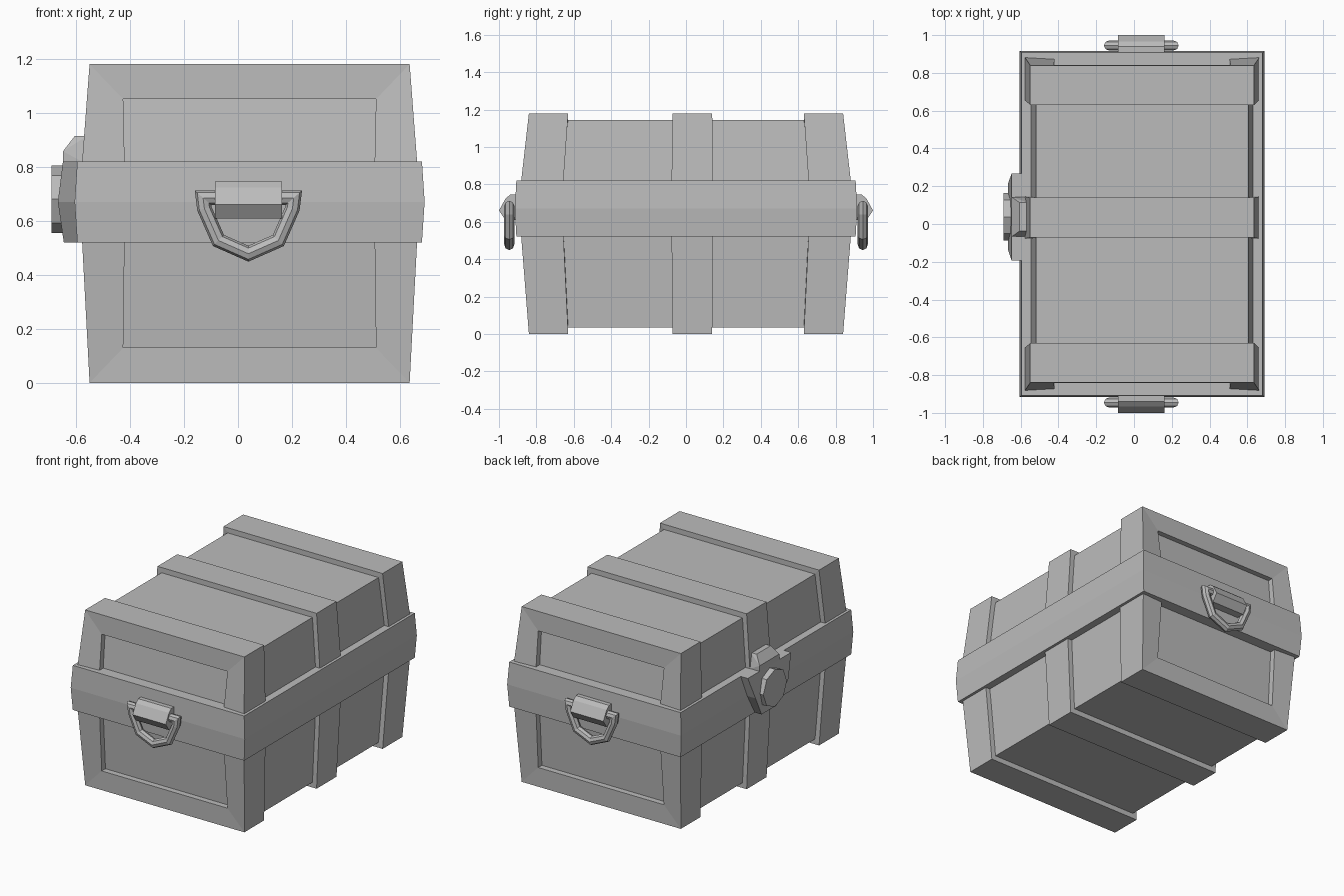
import bpy, bmesh, math
from mathutils import Vector

if "Cube" in bpy.data.objects:
    bpy.data.objects.remove(bpy.data.objects["Cube"], do_unlink=True)

grey = bpy.data.materials.new("plain_grey")
grey.use_nodes = True
color = (0.5, 0.5, 0.5, 1)
grey.diffuse_color = color
grey.node_tree.nodes["Principled BSDF"].inputs["Base Color"].default_value = color

CX = 0.043             # centre of the chest across x
LOCK_Y = 0.038         # centre of the lock and middle band
BELT_LOW, BELT_HIGH, TOP = 0.52, 0.82, 1.18


def finish(name, bm):
    bmesh.ops.recalc_face_normals(bm, faces=bm.faces)
    mesh = bpy.data.meshes.new(name)
    bm.to_mesh(mesh)
    bm.free()
    mesh.materials.append(grey)
    obj = bpy.data.objects.new(name, mesh)
    bpy.context.collection.objects.link(obj)
    return obj


def stack(name, levels, cy=0):
    """Closed block through rectangles (z, half x, half y)."""
    bm = bmesh.new()
    rings = []
    for z, hx, hy in levels:
        rings.append([bm.verts.new((CX + sx * hx, cy + sy * hy, z))
                      for sx, sy in ((-1, -1), (1, -1), (1, 1), (-1, 1))])
    for a, b in zip(rings, rings[1:]):
        for i in range(4):
            j = (i + 1) % 4
            bm.faces.new((a[i], a[j], b[j], b[i]))
    bm.faces.new(rings[0])
    bm.faces.new(rings[-1])
    return finish(name, bm)


def hull(name, points):
    """Convex solid around a few points."""
    bm = bmesh.new()
    for p in points:
        bm.verts.new(p)
    bmesh.ops.convex_hull(bm, input=bm.verts)
    bmesh.ops.dissolve_limit(bm, angle_limit=0.01, verts=bm.verts, edges=bm.edges)
    return finish(name, bm)


# Inner body, flaring towards the belt; its ends are the recessed panels
stack("chest_body", [(0.035, 0.562, 0.795), (BELT_LOW, 0.588, 0.833),
                     (BELT_HIGH, 0.588, 0.833), (TOP - 0.035, 0.562, 0.795)])

# Belt around the lid seam
stack("belt", [(BELT_LOW, 0.638, 0.907), (0.67, 0.648, 0.915), (BELT_HIGH, 0.638, 0.907)])

# Middle band wrapped around the body
stack("middle_band", [(0, 0.5925, 0.106), (BELT_LOW, 0.62, 0.111),
                      (BELT_HIGH, 0.62, 0.111), (TOP, 0.5925, 0.106)], 0.034)


def frame_loop(half, waist, low, high):
    """Upright outline that changes width at the belt: (x, z, flare)."""
    side = [(half, low, 0), (waist, BELT_LOW, 1), (waist, BELT_HIGH, 1), (half, high, 0)]
    return side + [(-x, z, f) for x, z, f in reversed(side)]


# Mitred frames at both ends
def end_frame(name, s):
    bm = bmesh.new()
    outer = frame_loop(0.5925, 0.62, 0, TOP)
    inner = frame_loop(0.468, 0.463, 0.13, 1.05)

    def ring(loop, y, flare, lean=0):
        return [bm.verts.new((CX + x, s * (y + f * flare + (1 - f) * lean), z))
                for x, z, f in loop]

    rings = [ring(outer, 0.84, 0.041), ring(inner, 0.836, 0.036, 0.006),
             ring(inner, 0.63, 0.025), ring(outer, 0.63, 0.025)]
    count = len(outer)
    for a, b in zip(rings, rings[1:] + rings[:1]):
        for i in range(count):
            j = (i + 1) % count
            bm.faces.new((a[i], a[j], b[j], b[i]))
    finish(name, bm)


# Handle bracket and hanging ring
def handle(name, s):
    profile = [(0.89, 0.745), (0.94, 0.745), (0.965, 0.724),
               (1.0, 0.66), (0.965, 0.609), (0.89, 0.609)]
    hull(name + "_handle_bracket",
         [(x, s * y, z) for x in (-0.085, 0.162) for y, z in profile])

    half = [(0.09, 0.685), (0.168, 0.685), (0.163, 0.645), (0.111, 0.527)]
    path = [(-x, z) for x, z in half] + [(0, 0.478)] + half[::-1]
    bm = bmesh.new()
    pts = [Vector((0.0385 + x, s * 0.945, z)) for x, z in path]
    side = Vector((0, 1, 0))
    rings = []
    for i, p in enumerate(pts):
        before = (p - pts[max(i - 1, 0)]).normalized()
        after = (pts[min(i + 1, len(pts) - 1)] - p).normalized()
        tangent = (before + after).normalized()
        normal = tangent.cross(side)
        leg = after if after.length else before
        miter = 1 / max(tangent.dot(leg), 0.6)
        rings.append([bm.verts.new(p + 0.027 * (math.cos(a) * side + math.sin(a) * miter * normal))
                      for a in (math.tau * k / 8 for k in range(8))])
    for a, b in zip(rings, rings[1:]):
        for k in range(8):
            m = (k + 1) % 8
            bm.faces.new((a[k], a[m], b[m], b[k]))
    bm.faces.new(rings[0])
    bm.faces.new(rings[-1])
    finish(name + "_handle_ring", bm)


for label, sign in (("front", -1), ("back", 1)):
    end_frame(label + "_end_frame", sign)
    handle(label, sign)

# Lock shield, tapering downwards
shield = []
for x, z, w in ((-0.648, BELT_HIGH, 0.23), (-0.667, 0.67, 0.175), (-0.645, BELT_LOW, 0.08)):
    for s in (-1, 1):
        shield += [(x, LOCK_Y + s * w, z), (-0.59, LOCK_Y + s * w, z)]
hull("lock_shield", shield)

# Hasp tab above the shield
hull("lock_tab", [(x, LOCK_Y + s * w, z) for s in (-1, 1) for x, z, w in
                  ((-0.648, 0.81, 0.105), (-0.648, 0.857, 0.105), (-0.605, 0.913, 0.075),
                   (-0.56, 0.913, 0.075), (-0.56, 0.81, 0.105))])

# Eight-sided lock boss
hull("lock_boss", [(x, LOCK_Y + 0.125 * math.cos(a), 0.68 + 0.125 * math.sin(a))
                   for x in (-0.69, -0.62) for a in (math.tau * k / 8 for k in range(8))])
